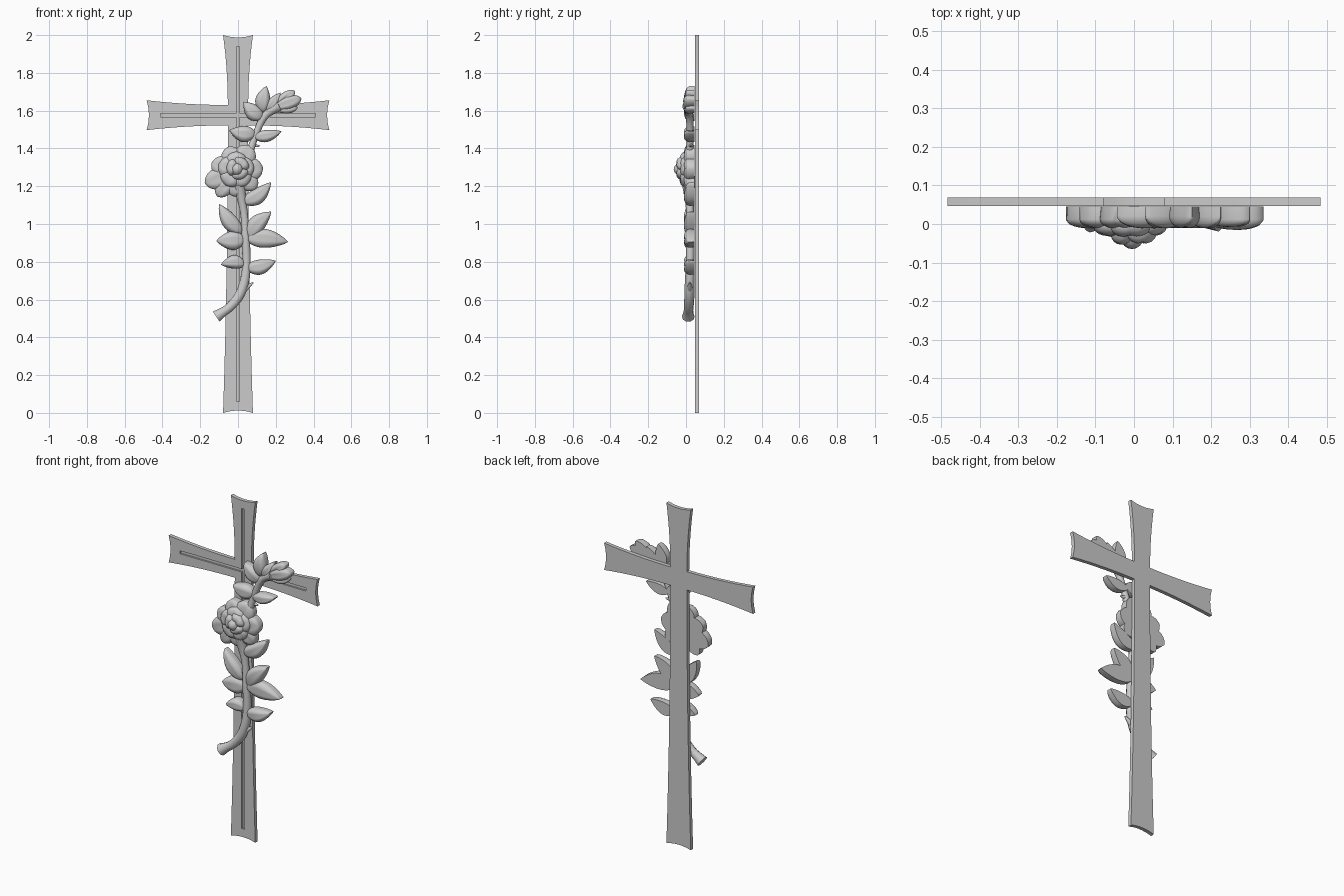
import bpy, bmesh, math
from mathutils import Vector

if "Cube" in bpy.data.objects:
    bpy.data.objects.remove(bpy.data.objects["Cube"])

BACK, FRONT = 0.069, 0.047      # cross faces in y
CZ = 1.576                      # height of the crossing


def finish(name, bm, angle=40):
    bmesh.ops.recalc_face_normals(bm, faces=bm.faces)
    me = bpy.data.meshes.new(name)
    bm.to_mesh(me)
    bm.free()
    ob = bpy.data.objects.new(name, me)
    bpy.context.collection.objects.link(ob)
    select(ob)
    bpy.ops.object.shade_smooth_by_angle(angle=math.radians(angle))
    return ob


def select(ob):
    bpy.ops.object.select_all(action='DESELECT')
    ob.select_set(True)
    bpy.context.view_layer.objects.active = ob


# Cross: four flared arms with hollowed ends, outline extruded in y
def cross():
    inner, flare, hollow = 0.054, 0.025, 0.012
    outline = []
    for k, length in enumerate((0.484, 0.424, 0.484, CZ)):
        side = []
        for i in range(9):
            t = i / 8
            side.append((inner + (length - inner) * t, inner + flare * t ** 2))
        end = [(length - hollow * (1 - s * s), (inner + flare) * s)
               for s in (0.75, 0.5, 0.25, 0)]
        half = side + end
        arm = [(u, -v) for u, v in half[:-1]] + half[::-1]
        a = k * math.pi / 2
        c, s = math.cos(a), math.sin(a)
        # the inner corner is shared with the next arm
        outline += [(u * c - v * s, u * s + v * c) for u, v in arm[:-1]]
    bm = bmesh.new()
    face = bm.faces.new([bm.verts.new((x, BACK, CZ + z)) for x, z in outline])
    ext = bmesh.ops.extrude_face_region(bm, geom=[face])
    verts = [g for g in ext['geom'] if isinstance(g, bmesh.types.BMVert)]
    bmesh.ops.translate(bm, verts=verts, vec=(0, FRONT - BACK, 0))
    return finish("cross", bm, 30)


cross_ob = cross()

# Inlaid grooves on the cross front
for size, z in (((0.018, 0.02, 1.88), 1.0), ((0.82, 0.02, 0.018), CZ)):
    bpy.ops.mesh.primitive_cube_add(size=1, location=(0, FRONT, z))
    cutter = bpy.context.object
    cutter.name = "groove_cutter"
    cutter.scale = size
    cutter.hide_render = True
    bpy.context.view_layer.update()
    mod = cross_ob.modifiers.new("groove", 'BOOLEAN')
    mod.operation, mod.object, mod.solver = 'DIFFERENCE', cutter, 'EXACT'
    select(cross_ob)
    bpy.ops.object.modifier_apply(modifier=mod.name)
    bpy.data.objects.remove(cutter)


# Domed relief blade with a flat back, used for leaves and petals
def blade(name, base, tip, half, top=-0.014, rim=0.02, back=0.045,
          bend=0.0, peak=0.8, power=0.8, crease=0.007, curl=0.0):
    base, tip = Vector(base), Vector(tip)
    axis = tip - base
    side = Vector((-axis.y, axis.x)).normalized()
    n, m = 14, 10
    bm = bmesh.new()
    rings = []
    for i in range(n + 1):
        t = 0.004 + 0.992 * i / n
        w = half * math.sin(math.pi * t ** peak) ** power
        mid = base + axis * t + side * bend * math.sin(math.pi * t)
        ring = []
        for j in range(m + 1):
            s = -math.cos(math.pi * j / m)
            dome = (max(0, 1 - s * s) * math.sin(math.pi * t)) ** 0.5
            y = rim + (top - rim) * dome
            y += crease * math.exp(-(s / 0.25) ** 2) * math.sin(math.pi * t)
            y -= curl * (t - 0.5) * dome
            p = mid + side * s * w
            ring.append(bm.verts.new((p.x, y, p.y)))
        for s in (0.93, -0.93):
            p = mid + side * s * w
            ring.append(bm.verts.new((p.x, back, p.y)))
        rings.append(ring)
    for a, b in zip(rings, rings[1:]):
        for j in range(len(a)):
            k = (j + 1) % len(a)
            bm.faces.new((a[j], a[k], b[k], b[j]))
    bm.faces.new(rings[0])
    bm.faces.new(rings[-1])
    return finish(name, bm, 50)


# Leaves: base, tip, half width, sideways bend
LEAVES = [
    ((0.04, 0.765), (0.20, 0.805), 0.040, -0.012),
    ((0.04, 0.79), (-0.09, 0.785), 0.036, -0.012),
    ((0.04, 0.915), (-0.115, 0.91), 0.050, 0.0),
    ((0.04, 0.925), (0.265, 0.905), 0.050, 0.008),
    ((0.05, 0.925), (0.175, 1.065), 0.046, 0.012),
    ((0.02, 0.95), (-0.10, 1.105), 0.042, 0.012),
    ((0.02, 1.11), (0.175, 1.22), 0.042, -0.018),
    ((0.095, 1.475), (-0.045, 1.495), 0.043, 0.008),
    ((0.08, 1.46), (0.23, 1.49), 0.032, -0.008),
    ((0.13, 1.555), (0.03, 1.645), 0.042, 0.006),
    ((0.13, 1.59), (0.15, 1.73), 0.040, 0.008),
    ((0.15, 1.59), (0.225, 1.695), 0.030, 0.0),
]
for base, tip, half, bend in LEAVES:
    blade("leaf", base, tip, half, bend=bend)


# Stems: tapered round tubes
def stem(name, points):
    cu = bpy.data.curves.new(name, 'CURVE')
    cu.dimensions = '3D'
    cu.bevel_depth, cu.bevel_resolution = 1.0, 3
    cu.use_fill_caps, cu.resolution_u = True, 5
    sp = cu.splines.new('NURBS')
    sp.points.add(len(points) - 1)
    for p, (x, z, y, r) in zip(sp.points, points):
        p.co, p.radius = (x, y, z, 1), r
    sp.use_endpoint_u, sp.order_u = True, 3
    ob = bpy.data.objects.new(name, cu)
    bpy.context.collection.objects.link(ob)
    select(ob)
    bpy.ops.object.convert(target='MESH')
    bpy.ops.object.shade_smooth_by_angle(angle=math.radians(45))


stem("main_stem", [
    (-0.115, 0.51, 0.012, 0.034), (-0.085, 0.53, 0.012, 0.025),
    (-0.04, 0.56, 0.015, 0.025), (0.01, 0.62, 0.018, 0.027),
    (0.038, 0.70, 0.02, 0.026), (0.047, 0.80, 0.022, 0.022),
    (0.040, 0.92, 0.022, 0.024), (0.035, 1.05, 0.022, 0.019),
    (0.015, 1.15, 0.018, 0.026), (0.0, 1.25, 0.01, 0.04)])
stem("upper_stem", [
    (0.055, 1.36, 0.02, 0.024), (0.075, 1.42, 0.022, 0.018),
    (0.10, 1.49, 0.022, 0.018), (0.13, 1.56, 0.02, 0.02),
    (0.17, 1.60, 0.015, 0.022), (0.22, 1.625, 0.01, 0.03)])
stem("thorn_lower", [(0.035, 0.655, 0.02, 0.016), (0.06, 0.675, 0.02, 0.012),
                     (0.08, 0.69, 0.02, 0.003)])
stem("thorn_upper", [(0.08, 1.42, 0.025, 0.012), (0.10, 1.41, 0.025, 0.008),
                     (0.115, 1.415, 0.025, 0.003)])


# Rose: outer petals, then two raised rings and a rounded heart
def petal(name, base, tip, half, top, rim, curl=0.01):
    blade(name, base, tip, half, top, rim, peak=1.35, power=0.55,
          crease=0.008, curl=curl)


C = (-0.01, 1.275)
for tip, half in [((-0.175, 1.215), 0.055), ((-0.14, 1.325), 0.055),
                  ((-0.05, 1.41), 0.055), ((0.065, 1.415), 0.06),
                  ((0.132, 1.30), 0.06), ((0.10, 1.19), 0.05),
                  ((-0.02, 1.145), 0.05), ((-0.11, 1.145), 0.045)]:
    petal("rose_outer_petal", C, tip, half, -0.014, 0.012)


def petal_ring(name, count, centre, radius, half, top, rim, start):
    for i in range(count):
        a = start + i * math.tau / count
        d = (math.cos(a), math.sin(a))
        petal(name, (centre[0] - 0.01 * d[0], centre[1] - 0.01 * d[1]),
              (centre[0] + radius * d[0], centre[1] + radius * d[1]),
              half, top - 0.003 * (i % 2), rim, 0.015)


petal_ring("rose_middle_petal", 5, (-0.01, 1.285), 0.098, 0.055, -0.033, -0.005, 0.3)
petal_ring("rose_inner_petal", 3, (0.0, 1.295), 0.062, 0.045, -0.053, -0.02, 0.9)
bpy.ops.mesh.primitive_uv_sphere_add(segments=20, ring_count=12, radius=1,
                                     location=(-0.005, -0.022, 1.29))
heart = bpy.context.object
heart.name = "rose_heart"
heart.scale = (0.034, 0.043, 0.036)
bpy.ops.object.shade_smooth()

# Bud at the tip of the upper stem
for tip, half, top in [((0.335, 1.665), 0.036, -0.018), ((0.30, 1.705), 0.03, -0.01),
                       ((0.315, 1.615), 0.028, -0.01)]:
    petal("bud_petal", (0.175, 1.61), tip, half, top, 0.012)
